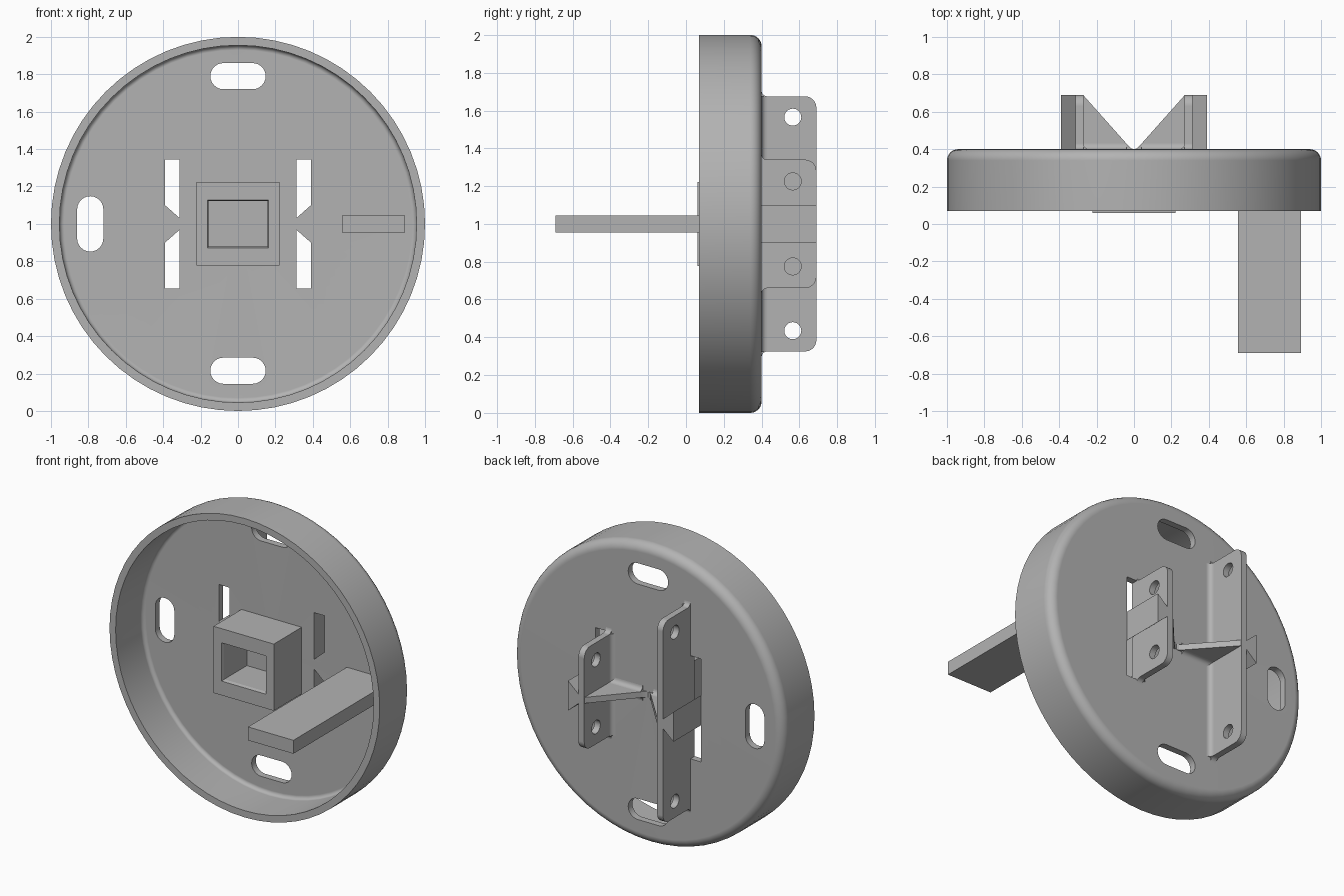
import bpy, bmesh
from math import sin, cos, pi, radians
from mathutils import Vector

if "Cube" in bpy.data.objects:
    bpy.data.objects.remove(bpy.data.objects["Cube"], do_unlink=True)

grey = bpy.data.materials.new("plain grey")
grey.use_nodes = True
grey.diffuse_color = (0.45, 0.45, 0.45, 1)
grey.node_tree.nodes["Principled BSDF"].inputs["Base Color"].default_value = (0.45, 0.45, 0.45, 1)

FLOOR, BACK, TIP, MID = 0.355, 0.40, 0.69, 1.0   # depths along y, and centre height


def arc(cx, cy, r, start, end, n=6):
    angles = [radians(start + (end - start) * i / n) for i in range(n + 1)]
    return [(cx + r * cos(a), cy + r * sin(a)) for a in angles]


def finish(name, bm):
    bmesh.ops.recalc_face_normals(bm, faces=bm.faces)
    mesh = bpy.data.meshes.new(name)
    bm.to_mesh(mesh)
    bm.free()
    mesh.materials.append(grey)
    obj = bpy.data.objects.new(name, mesh)
    bpy.context.collection.objects.link(obj)
    return obj


def prism(name, points, axis, low, high):
    """Extrude a 2D outline along one axis; heights are measured from the disc centre."""
    place = {"x": lambda u, v, d: (d, u, v + MID),
             "y": lambda u, v, d: (u, d, v + MID),
             "z": lambda u, v, d: (u, v, d + MID)}[axis]
    bm = bmesh.new()
    face = bm.faces.new([bm.verts.new(place(u, v, low)) for u, v in points])
    out = bmesh.ops.extrude_face_region(bm, geom=[face])
    step = Vector(place(0, 0, high)) - Vector(place(0, 0, low))
    bmesh.ops.translate(bm, verts=[g for g in out["geom"] if isinstance(g, bmesh.types.BMVert)], vec=step)
    return finish(name, bm)


def box(name, x0, x1, y0, y1, z0, z1):
    return prism(name, [(x0, z0), (x1, z0), (x1, z1), (x0, z1)], "y", y0, y1)


def activate(obj):
    bpy.ops.object.select_all(action="DESELECT")
    obj.select_set(True)
    bpy.context.view_layer.objects.active = obj


def cut(obj, cutters):
    for cutter in cutters:
        mod = obj.modifiers.new("cut", "BOOLEAN")
        mod.operation, mod.solver, mod.object = "DIFFERENCE", "EXACT", cutter
        activate(obj)
        bpy.ops.object.modifier_apply(modifier=mod.name)
        bpy.data.objects.remove(cutter, do_unlink=True)


def smooth(obj):
    activate(obj)
    bpy.ops.object.shade_smooth_by_angle(angle=radians(30))
    mod = obj.modifiers.new("clean shading", "WEIGHTED_NORMAL")
    mod.keep_sharp = True


# Round cup: a lathed profile with a rounded back edge
profile = [(0, BACK)] + arc(0.94, 0.34, 0.06, 90, 0) + [(1, 0.07), (0.955, 0.07)]
profile += arc(0.93, FLOOR - 0.025, 0.025, 0, 90, 4) + [(0, FLOOR)]
bm = bmesh.new()
ring = [bm.verts.new((r, y, MID)) for r, y in profile]
edges = [bm.edges.new(pair) for pair in zip(ring, ring[1:])]
bmesh.ops.spin(bm, geom=ring + edges, cent=(0, 0, MID), axis=(0, 1, 0), angle=2 * pi, steps=64)
bmesh.ops.remove_doubles(bm, verts=bm.verts, dist=0.0005)
cup = finish("round_cup", bm)

# Three oblong openings and four slots beside the brackets
oblong = arc(0.078, 0, 0.07, -90, 90, 12) + arc(-0.078, 0, 0.07, 90, 270, 12)
openings = [[(u, v + 0.79) for u, v in oblong],
            [(u, v - 0.785) for u, v in oblong],
            [(v - 0.79, u) for u, v in oblong]]
for sx in (-1, 1):
    for sz in (-1, 1):
        openings.append([(sx * 0.313, sz * 0.03), (sx * 0.39, sz * 0.1),
                         (sx * 0.39, sz * 0.345), (sx * 0.313, sz * 0.345)])
cut(cup, [prism("opening_cutter", o, "y", 0.2, 0.6) for o in openings])
smooth(cup)

# Square socket with a tapered mouth
socket = box("square_socket", -0.223, 0.223, 0.06, FLOOR + 0.01, -0.223, 0.223)
pocket = box("pocket_cutter", -0.158, 0.158, 0.03, 0.32, -0.122, 0.122)
mouth = box("mouth_cutter", -0.17, 0.17, 0.04, 0.08, -0.134, 0.134)
for v in mouth.data.vertices:
    if v.co.y > 0.07:
        v.co.x *= 0.158 / 0.17
        v.co.z = MID + (v.co.z - MID) * 0.122 / 0.134
cut(socket, [pocket, mouth])

# Flat lever out of the front
box("flat_lever", 0.557, 0.893, -0.69, FLOOR + 0.01, -0.045, 0.045)


# Back brackets: a tall one on the right, a short one on the left
def bracket(side, sx, half, hole):
    r = 0.03
    top = arc(BACK + r, half + r, r, 180, 270) + arc(TIP - 0.06, half - 0.06, 0.06, 90, 0)
    outline = [(0.38, half + r)] + top
    outline += [(y, -z) for y, z in reversed(outline)]
    plate = prism(side + "_bracket_plate", outline, "x", *sorted((sx * 0.27, sx * 0.313)))
    cut(plate, [prism("hole_cutter", arc(0.565, s * hole, 0.045, 0, 345, 23), "x", -0.6, 0.6)
                for s in (-1, 1)])
    smooth(plate)

    # Fillet at the inner foot of the plate
    curve = arc(0.24, BACK + r, r, 0, -90)
    foot = [(sx * x, y) for x, y in [(0.28, 0.38), (0.28, BACK + r)] + curve + [(0.24, 0.38)]]
    smooth(prism(side + "_bracket_fillet", foot, "z", -half, half))

    # Wedge on the outer face
    prism(side + "_wedge", [(sx * 0.305, -0.025), (sx * 0.39, -0.1),
                            (sx * 0.39, 0.1), (sx * 0.305, 0.025)], "y", 0.356, TIP)

    # Sloping rib from the plate tip down to the middle, with filleted sides
    rib = [(sx * x, y) for x, y in [(0, 0.38), (0, BACK), (0.015, BACK + 0.005), (0.03, BACK + 0.018),
                                    (0.272, TIP), (0.272, 0.38)]]
    prism(side + "_rib", rib, "z", -0.02, 0.02)
    skirt = [(0.38, 0.05)] + arc(BACK + r, 0.05, r, 180, 270)
    skirt += [(y, -z) for y, z in reversed(skirt)]
    smooth(prism(side + "_rib_fillet", skirt, "x", *sorted((sx * 0.04, sx * 0.272))))


bracket("right", -1, 0.675, 0.565)
bracket("left", 1, 0.34, 0.225)
